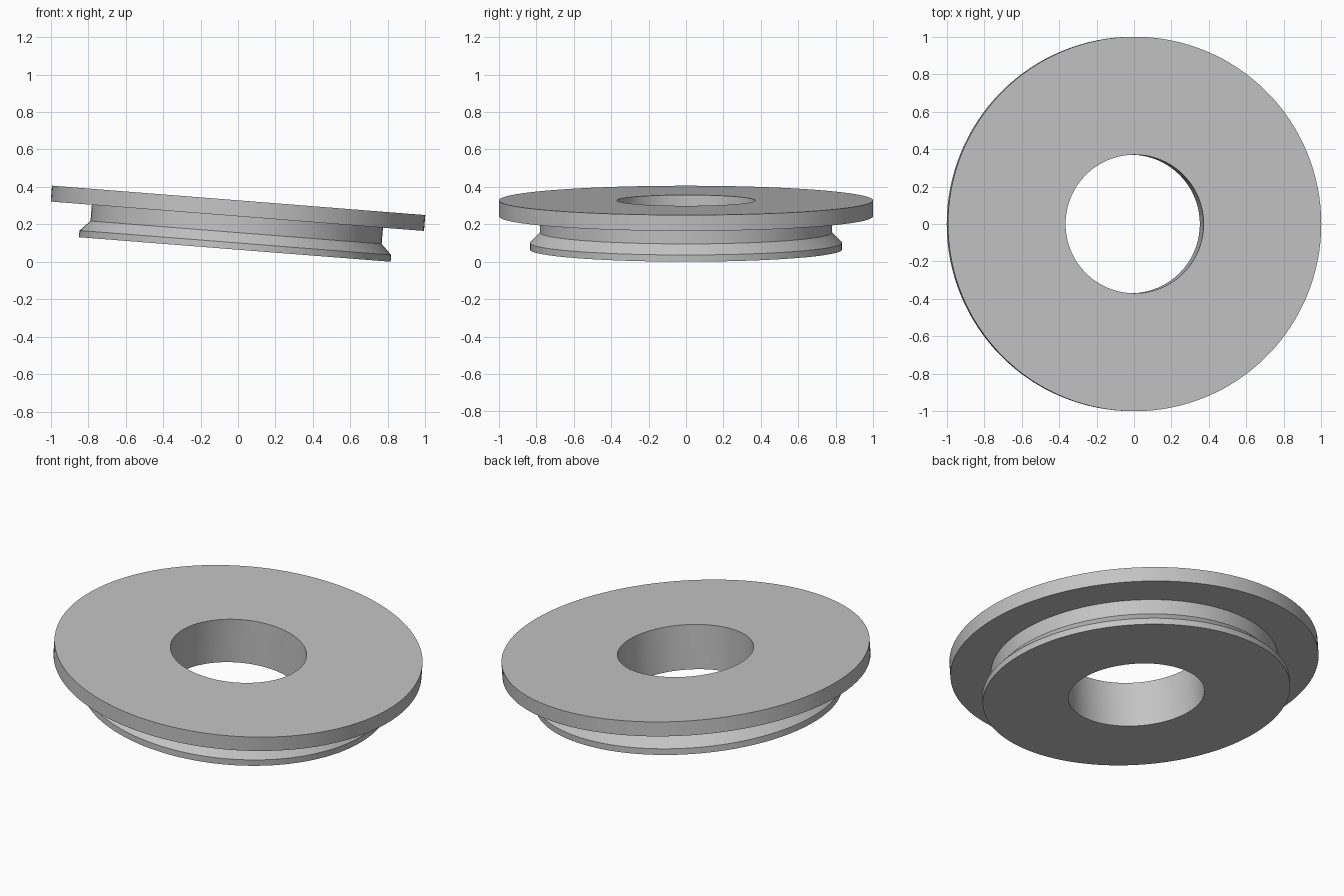
import bpy, bmesh, math
from mathutils import Matrix, Vector

cube = bpy.data.objects.get("Cube")
if cube:
    bpy.data.objects.remove(cube, do_unlink=True)

SEGMENTS = 128
TILT = math.radians(4.5)
FOOT_RADIUS = 0.835
HEIGHT = 0.263

# Plain grey finish
grey = bpy.data.materials.new("light_grey")
grey.use_nodes = True
colour = (0.55, 0.55, 0.55, 1)
grey.diffuse_color = colour
grey.node_tree.nodes["Principled BSDF"].inputs["Base Color"].default_value = colour

# Closed cross-section (radius, height): bore, foot lip, cone, neck, wide flange
profile = [
    (0.37, 0), (FOOT_RADIUS, 0), (FOOT_RADIUS, 0.036), (0.78, 0.091),
    (0.78, 0.178), (1, 0.178), (1, HEIGHT), (0.37, HEIGHT),
]

# Revolve the cross-section around the axis
bm = bmesh.new()
verts = [bm.verts.new((r, 0, z)) for r, z in profile]
edges = [bm.edges.new((a, b)) for a, b in zip(verts, verts[1:] + verts[:1])]
bmesh.ops.spin(bm, geom=verts + edges, cent=(0, 0, 0), axis=(0, 0, 1),
               angle=math.tau, steps=SEGMENTS, use_duplicate=False)
bmesh.ops.remove_doubles(bm, verts=bm.verts, dist=0.0001)
bmesh.ops.recalc_face_normals(bm, faces=bm.faces)

# Tilt towards +x, then rest the lowest edge on the ground and centre it
bm.transform(Matrix.Rotation(TILT, 4, "Y"))
xs = [v.co.x for v in bm.verts]
lowest = min(v.co.z for v in bm.verts)
bm.transform(Matrix.Translation(Vector((-(min(xs) + max(xs)) / 2, 0, -lowest))))

mesh = bpy.data.meshes.new("flanged_ring")
bm.to_mesh(mesh)
bm.free()
mesh.materials.append(grey)
ring = bpy.data.objects.new("flanged_ring", mesh)
bpy.context.collection.objects.link(ring)

# Smooth round walls with crisp rims
bpy.ops.object.select_all(action="DESELECT")
ring.select_set(True)
bpy.context.view_layer.objects.active = ring
bpy.ops.object.shade_smooth_by_angle(angle=math.radians(25))
